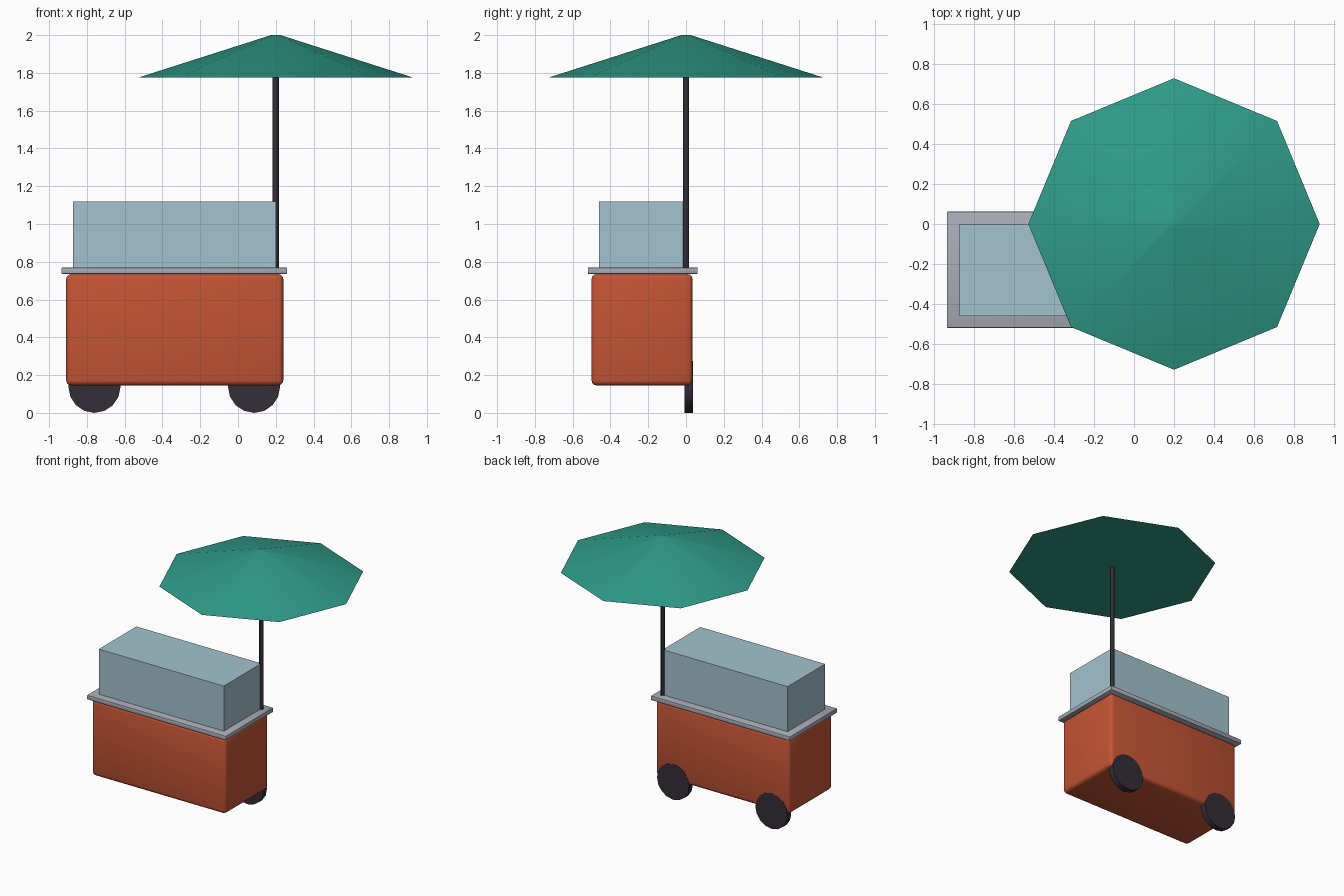
import bpy
import math

if "Cube" in bpy.data.objects:
    bpy.data.objects.remove(bpy.data.objects["Cube"], do_unlink=True)


def material(name, rgb):
    mat = bpy.data.materials.new(name)
    mat.use_nodes = True
    mat.diffuse_color = (*rgb, 1)
    mat.node_tree.nodes["Principled BSDF"].inputs["Base Color"].default_value = (*rgb, 1)
    return mat


orange = material("orange paint", (0.55, 0.09, 0.035))
steel = material("grey steel", (0.39, 0.41, 0.47))
pale_blue = material("pale blue glass", (0.37, 0.54, 0.61))
charcoal = material("charcoal", (0.035, 0.027, 0.038))
green = material("green canvas", (0.028, 0.33, 0.25))


def finish(name, mat, smooth=True):
    obj = bpy.context.object
    obj.name = name
    obj.data.name = name
    obj.data.materials.append(mat)
    if smooth:
        bpy.ops.object.shade_smooth_by_angle(angle=math.radians(30))
    return obj


def box(name, low, high, mat, bevel=0, segments=3):
    """Box between two corners, with optional rounded edges."""
    centre = [(a + b) / 2 for a, b in zip(low, high)]
    bpy.ops.mesh.primitive_cube_add(size=1, location=centre)
    bpy.context.object.scale = [b - a for a, b in zip(low, high)]
    bpy.ops.object.transform_apply(location=False, rotation=False, scale=True)
    if bevel:
        mod = bpy.context.object.modifiers.new("rounded edges", 'BEVEL')
        mod.width = bevel
        mod.segments = segments
        bpy.ops.object.modifier_apply(modifier=mod.name)
    return finish(name, mat, smooth=bevel > 0)


# Cart body, counter and display case
box("cart_body", (-0.91, -0.5, 0.145), (0.24, 0.035, 0.735), orange, 0.028)
box("counter", (-0.935, -0.52, 0.735), (0.26, 0.062, 0.77), steel, 0.006, 2)
box("display_case", (-0.873, -0.46, 0.77), (0.2, 0, 1.12), pale_blue)

# Wheels along the back
for name, x in (("right_wheel", -0.76), ("left_wheel", 0.085)):
    bpy.ops.mesh.primitive_cylinder_add(
        vertices=16, radius=0.138, depth=0.046,
        location=(x, 0.014, 0.138), rotation=(math.pi / 2, 0, 0))
    finish(name, charcoal)

# Parasol pole
bpy.ops.mesh.primitive_cylinder_add(
    vertices=12, radius=0.017, depth=1.08, location=(0.2, 0, 1.29))
finish("parasol_pole", charcoal)

# Eight-sided parasol canopy with a small flat tip
bpy.ops.mesh.primitive_cone_add(
    vertices=8, radius1=0.728, radius2=0.025, depth=0.225, location=(0.2, 0, 1.8875))
finish("parasol_canopy", green)
